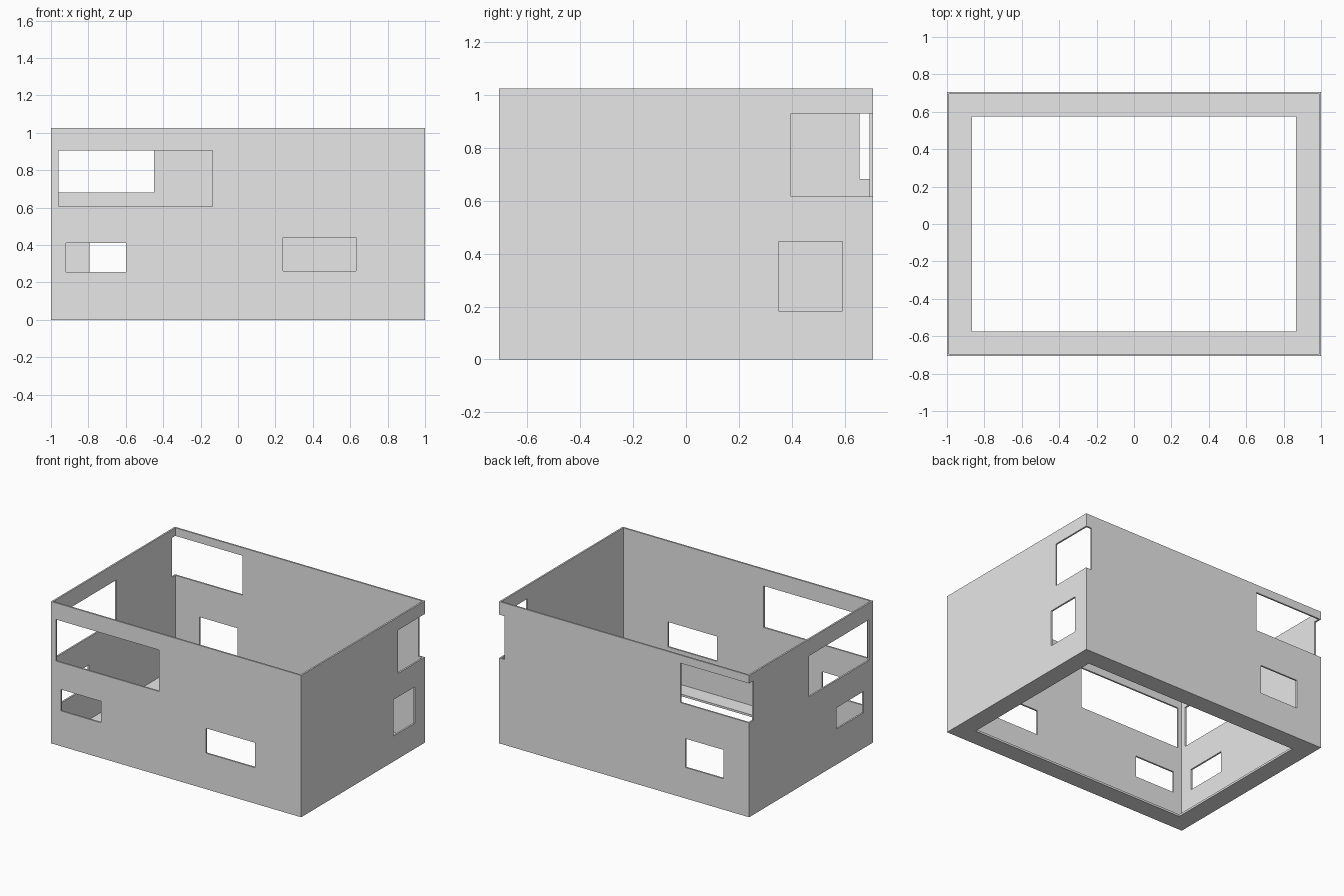
import bpy

cube = bpy.data.objects.get("Cube")
if cube:
    bpy.data.objects.remove(cube, do_unlink=True)

HX, HY, H = 1.0, 0.707, 1.025   # half width, half depth, height
T = 0.012                       # wall thickness
OUT = 0.1                       # how far cutters reach past the walls

grey = bpy.data.materials.new("light_grey")
grey.use_nodes = True
grey.diffuse_color = (0.8, 0.8, 0.8, 1)
grey.node_tree.nodes["Principled BSDF"].inputs["Base Color"].default_value = (0.8, 0.8, 0.8, 1)


def box(name, x, y, z):
    """Axis-aligned box from (min, max) ranges."""
    pts = [(a, b, c) for a in x for b in y for c in z]
    faces = [(0, 1, 3, 2), (4, 6, 7, 5), (0, 4, 5, 1),
             (2, 3, 7, 6), (0, 2, 6, 4), (1, 5, 7, 3)]
    mesh = bpy.data.meshes.new(name)
    mesh.from_pydata(pts, [], faces)
    obj = bpy.data.objects.new(name, mesh)
    bpy.context.collection.objects.link(obj)
    return obj


# Outer body
shell = box("wall_shell", (-HX, HX), (-HY, HY), (0, H))
shell.data.materials.append(grey)

# Wall depth ranges used by the window cutters
front = (-HY - OUT, -HY + 0.05)
back = (HY - 0.05, HY + OUT)
left = (HX - 0.045, HX + OUT)
right = (-HX - OUT, -HX + 0.04)

cuts = [
    # Open interior and the hole in the floor
    ("interior", (-HX + T, HX - T), (-HY + T, HY - T), (0.015, H + OUT)),
    ("floor_hole", (-0.867, 0.867), (-0.575, 0.575), (-OUT, 0.2)),
    # Front windows
    ("front_upper", (-0.96, -0.135), front, (0.605, 0.905)),
    ("front_lower_a", (-0.92, -0.6), front, (0.255, 0.41)),
    ("front_lower_b", (0.24, 0.63), front, (0.26, 0.44)),
    # Back windows, the upper one wraps round the corner
    ("back_upper", (-HX - OUT, -0.45), back, (0.682, 0.967)),
    ("back_lower", (-0.795, -0.49), back, (0.224, 0.432)),
    # Windows on the +x side, the upper one wraps round the corner
    ("left_upper", left, (0.397, HY + OUT), (0.617, 0.93)),
    ("left_lower", left, (0.35, 0.592), (0.184, 0.447)),
    # Windows on the -x side
    ("right_upper", right, (-0.66, 0.022), (0.61, 0.905)),
    ("right_lower", right, (-0.6, -0.292), (0.257, 0.41)),
]
cutters = []
for name, x, y, z in cuts:
    cutter = box(name + "_cutter", x, y, z)
    cutter.hide_render = True
    cutters.append(cutter)
    mod = shell.modifiers.new(name, 'BOOLEAN')
    mod.operation = 'DIFFERENCE'
    mod.solver = 'EXACT'
    mod.object = cutter

# Bake the cuts and remove the helpers
graph = bpy.context.evaluated_depsgraph_get()
graph.update()
baked = bpy.data.meshes.new_from_object(shell.evaluated_get(graph))
shell.modifiers.clear()
shell.data = baked
baked.materials.clear()
baked.materials.append(grey)
for cutter in cutters:
    bpy.data.objects.remove(cutter, do_unlink=True)
